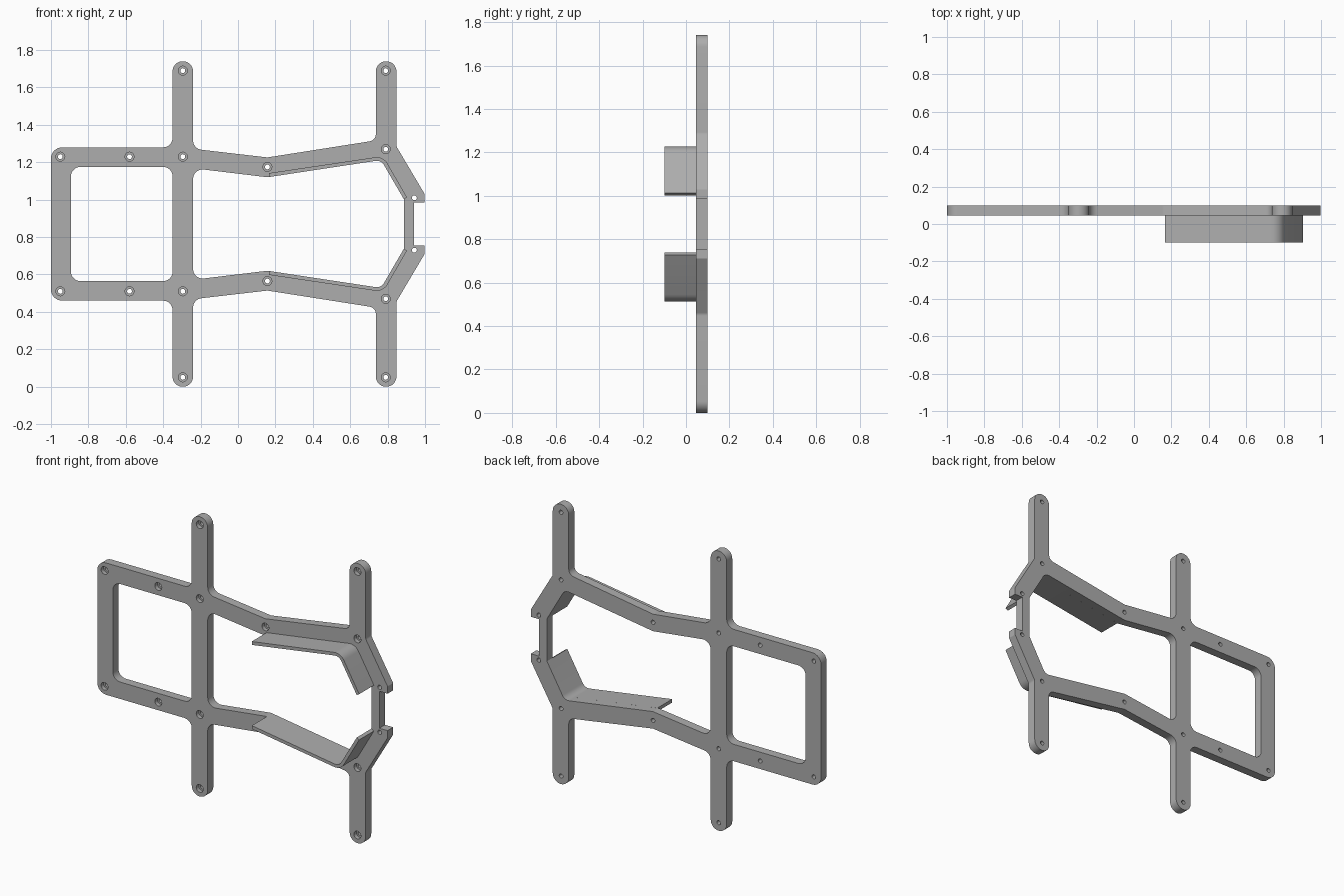
import bpy, bmesh, math
from mathutils import Vector

if "Cube" in bpy.data.objects:
    bpy.data.objects.remove(bpy.data.objects["Cube"])

MID = 0.87                       # height of the mirror line
FRONT, BACK, LIP = 0.045, 0.10, -0.10

grey = bpy.data.materials.new("grey plastic")
grey.use_nodes = True
colour = (0.42, 0.42, 0.42, 1)
grey.diffuse_color = colour
grey.node_tree.nodes["Principled BSDF"].inputs["Base Color"].default_value = colour


def rounded(points, steps=8):
    """Closed outline of (x, z, radius) corners, each replaced by an arc."""
    out = []
    for i, (x, z, r) in enumerate(points):
        p = Vector((x, z))
        if r == 0:
            out.append(p)
            continue
        a = (Vector(points[i - 1][:2]) - p).normalized()
        b = (Vector(points[(i + 1) % len(points)][:2]) - p).normalized()
        half = a.angle(b) / 2
        centre = p + (a + b).normalized() * r / math.sin(half)
        start = p + a * r / math.tan(half) - centre
        sweep = a.angle_signed(b)
        turn = math.copysign(math.pi - 2 * half, sweep)
        for k in range(steps + 1):
            t = turn * k / steps
            c, s = math.cos(t), math.sin(t)
            out.append(centre + Vector((start.x * c - start.y * s,
                                        start.x * s + start.y * c)))
    return out


def mirrored(half):
    """Complete an upper outline with its reflection below the mirror line."""
    return half + [(x, 2 * MID - z, r) for x, z, r in reversed(half)]


def circle(x, z, r, n=24):
    return [Vector((x + r * math.cos(math.tau * k / n),
                    z + r * math.sin(math.tau * k / n))) for k in range(n)]


def prisms(name, outlines, y0, y1):
    """One object holding an extruded prism for every outline."""
    bm = bmesh.new()
    for outline in outlines:
        face = bm.faces.new([bm.verts.new((p.x, y0, p.y)) for p in outline])
        new = bmesh.ops.extrude_face_region(bm, geom=[face])["geom"]
        bmesh.ops.translate(bm, vec=(0, y1 - y0, 0),
                            verts=[v for v in new if isinstance(v, bmesh.types.BMVert)])
    bmesh.ops.remove_doubles(bm, verts=bm.verts, dist=1e-5)
    bmesh.ops.recalc_face_normals(bm, faces=bm.faces)
    mesh = bpy.data.meshes.new(name)
    bm.to_mesh(mesh)
    bm.free()
    mesh.materials.append(grey)
    obj = bpy.data.objects.new(name, mesh)
    bpy.context.collection.objects.link(obj)
    return obj


def activate(obj):
    bpy.ops.object.select_all(action='DESELECT')
    obj.select_set(True)
    bpy.context.view_layer.objects.active = obj


def cut(obj, cutter):
    cutter.hide_render = True
    mod = obj.modifiers.new("cut", 'BOOLEAN')
    mod.operation, mod.solver, mod.object = 'DIFFERENCE', 'EXACT', cutter
    activate(obj)
    bpy.ops.object.modifier_apply(modifier=mod.name)
    bpy.data.objects.remove(cutter)


# Frame plate with four arms and a notched right end
outer = rounded(mirrored([
    (-1, 1.28, 0.06), (-0.35, 1.28, 0.05),
    (-0.35, 1.74, 0.054), (-0.24, 1.74, 0.054), (-0.24, 1.272, 0.05),
    (0.157, 1.226, 0.03), (0.737, 1.317, 0.04),
    (0.737, 1.74, 0.054), (0.847, 1.74, 0.054), (0.847, 1.285, 0.03),
    (0.998, 1.03, 0), (0.998, 0.985, 0), (0.942, 0.985, 0)]))
frame = prisms("frame_plate", [outer], FRONT, BACK)

# Two window openings
left_window = rounded(mirrored([(-0.893, 1.175, 0.05), (-0.35, 1.175, 0.05)]))
right_window = rounded(mirrored([
    (-0.24, 1.168, 0.05), (0.157, 1.12, 0.03), (0.765, 1.212, 0.045), (0.887, 1.002, 0)]))

# Screw holes with counterbores on the front
screws = [(-0.95, 1.23), (-0.58, 1.23), (-0.295, 1.23), (-0.295, 1.69),
          (0.157, 1.175), (0.79, 1.69), (0.79, 1.27)]


def both(spots, r):
    return [circle(x, h, r) for x, z in spots for h in (z, 2 * MID - z)]


cut(frame, prisms("counterbore_cutter", both(screws, 0.024), FRONT - 0.1, FRONT + 0.025))
cut(frame, prisms("through_cutter",
                  [left_window, right_window] + both(screws + [(0.943, 1.01)], 0.013),
                  FRONT - 0.1, BACK + 0.1))

# Bent lips standing forward from the right window edge
lip = [(0.165, 1.121, 0), (0.765, 1.212, 0.045), (0.887, 1.002, 0),
       (0.904, 1.012, 0), (0.776, 1.233, 0.065), (0.165, 1.142, 0)]
upper = prisms("upper_lip", [rounded(lip)], LIP, FRONT)
lower = prisms("lower_lip", [rounded([(x, 2 * MID - z, r) for x, z, r in lip])], LIP, FRONT)

for part in (frame, upper, lower):
    activate(part)
    bpy.ops.object.shade_smooth_by_angle(angle=math.radians(30))
